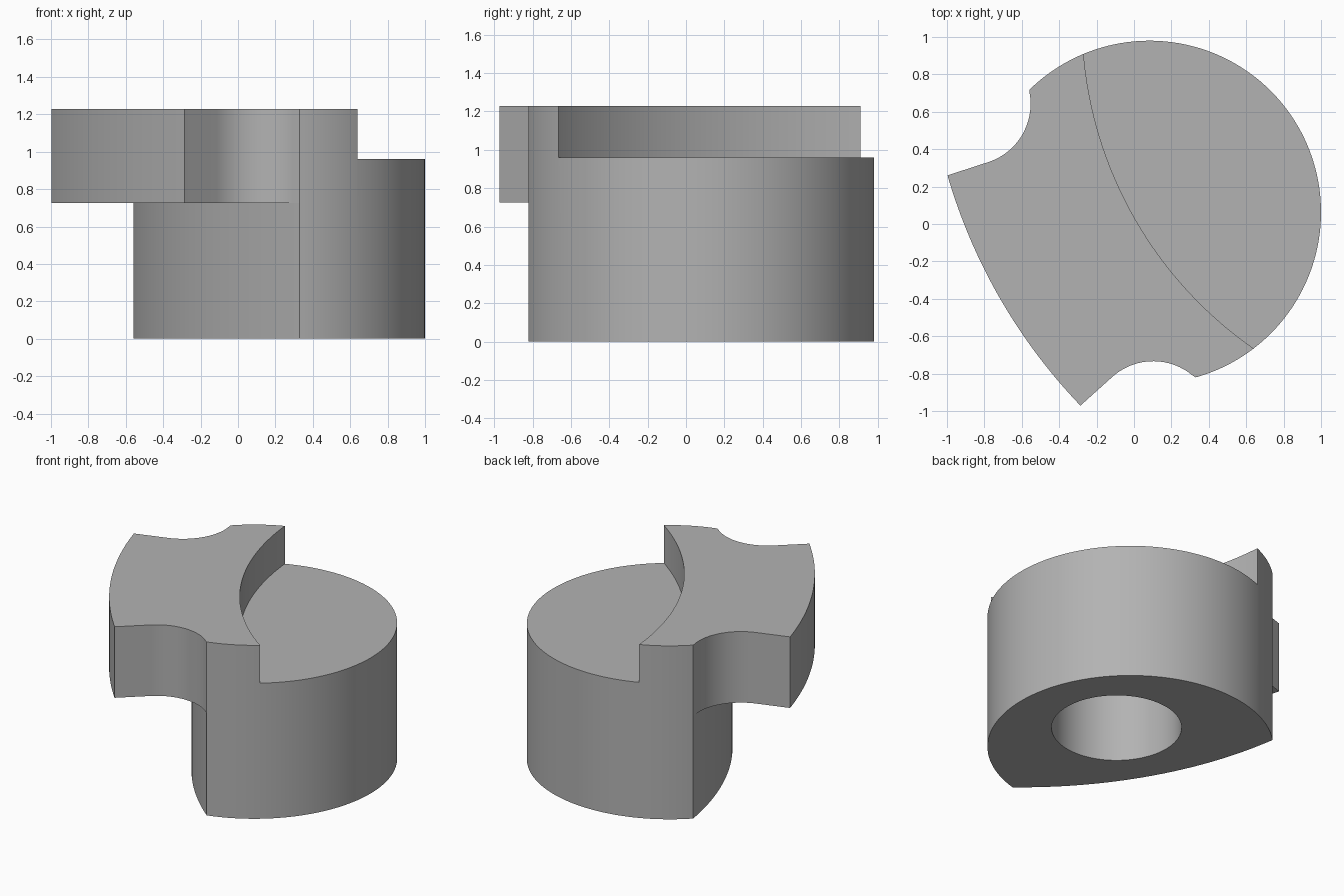
import bpy, bmesh
from math import sin, cos, atan2, degrees, radians, sqrt

if "Cube" in bpy.data.objects:
    bpy.data.objects.remove(bpy.data.objects["Cube"], do_unlink=True)

# Single grey material
grey = bpy.data.materials.new("plain grey")
grey.use_nodes = True
color = (0.45, 0.45, 0.45, 1)
grey.diffuse_color = color
grey.node_tree.nodes["Principled BSDF"].inputs["Base Color"].default_value = color

# The part is symmetric about its local x axis, which is turned on the ground
CENTRE, TURN = (0.083, 0.063), radians(30)
BODY_R = 0.917
SWEEP_X = 2.055                      # shared centre of the three long arcs
STEP_R, UNDERCUT_R, RIM_R = 2.14, 2.45, 2.978
UNDERCUT_Z, STEP_Z, TOP_Z = 0.725, 0.96, 1.228


def arc(cx, cy, r, start, end, n):
    angles = [radians(start + (end - start) * i / n) for i in range(n + 1)]
    return [(cx + r * cos(a), cy + r * sin(a)) for a in angles]


def prism(name, outline, z0, z1):
    bm = bmesh.new()
    face = bm.faces.new([bm.verts.new((x, y, z0)) for x, y in outline])
    top = bmesh.ops.extrude_face_region(bm, geom=[face])["geom"]
    bmesh.ops.translate(bm, vec=(0, 0, z1 - z0),
                        verts=[v for v in top if isinstance(v, bmesh.types.BMVert)])
    bmesh.ops.recalc_face_normals(bm, faces=bm.faces)
    mesh = bpy.data.meshes.new(name)
    bm.to_mesh(mesh)
    bm.free()
    mesh.materials.append(grey)
    obj = bpy.data.objects.new(name, mesh)
    bpy.context.collection.objects.link(obj)
    obj.location = (*CENTRE, 0)
    obj.rotation_euler.z = TURN
    return obj


# Full outline: round back, concave notches and a curved outer rim
corner_x = (SWEEP_X**2 + BODY_R**2 - UNDERCUT_R**2) / (2 * SWEEP_X)
corner_y = sqrt(BODY_R**2 - corner_x**2)
body_angle = degrees(atan2(corner_y, corner_x))
notch_x, notch_y, notch_r = -0.545, 0.984, 0.328
notch_start = degrees(atan2(corner_y - notch_y, corner_x - notch_x))
notch = arc(notch_x, notch_y, notch_r, notch_start, -101.8, 24)[1:]
tip = degrees(atan2(0.711, -0.838 - SWEEP_X))

outline = arc(0, 0, BODY_R, -body_angle, body_angle, 96)
outline += notch
outline += arc(SWEEP_X, 0, RIM_R, tip, 360 - tip, 32)
outline += [(x, -y) for x, y in reversed(notch)]
body = prism("stepped_body", outline, 0, TOP_Z)

# Cutters: top step, space under the wing, and blind bore
step = arc(SWEEP_X, 0, STEP_R, 140, 220, 80) + [(SWEEP_X, 0)]
under = arc(SWEEP_X, 0, UNDERCUT_R, 150, 210, 64) + arc(SWEEP_X, 0, 3.4, 210, 150, 16)
bore = arc(0.26, 0, 0.417, 0, 357, 119)
cutters = [prism("step_cutter", step, STEP_Z, 2),
           prism("undercut_cutter", under, -1, UNDERCUT_Z),
           prism("bore_cutter", bore, -1, UNDERCUT_Z)]

bpy.ops.object.select_all(action="DESELECT")
bpy.context.view_layer.objects.active = body
body.select_set(True)
for cutter in cutters:
    cutter.hide_render = True
    mod = body.modifiers.new(cutter.name, "BOOLEAN")
    mod.operation, mod.solver, mod.object = "DIFFERENCE", "EXACT", cutter
    bpy.ops.object.modifier_apply(modifier=mod.name)
    bpy.data.objects.remove(cutter, do_unlink=True)

bpy.ops.object.shade_smooth_by_angle(angle=radians(25))
